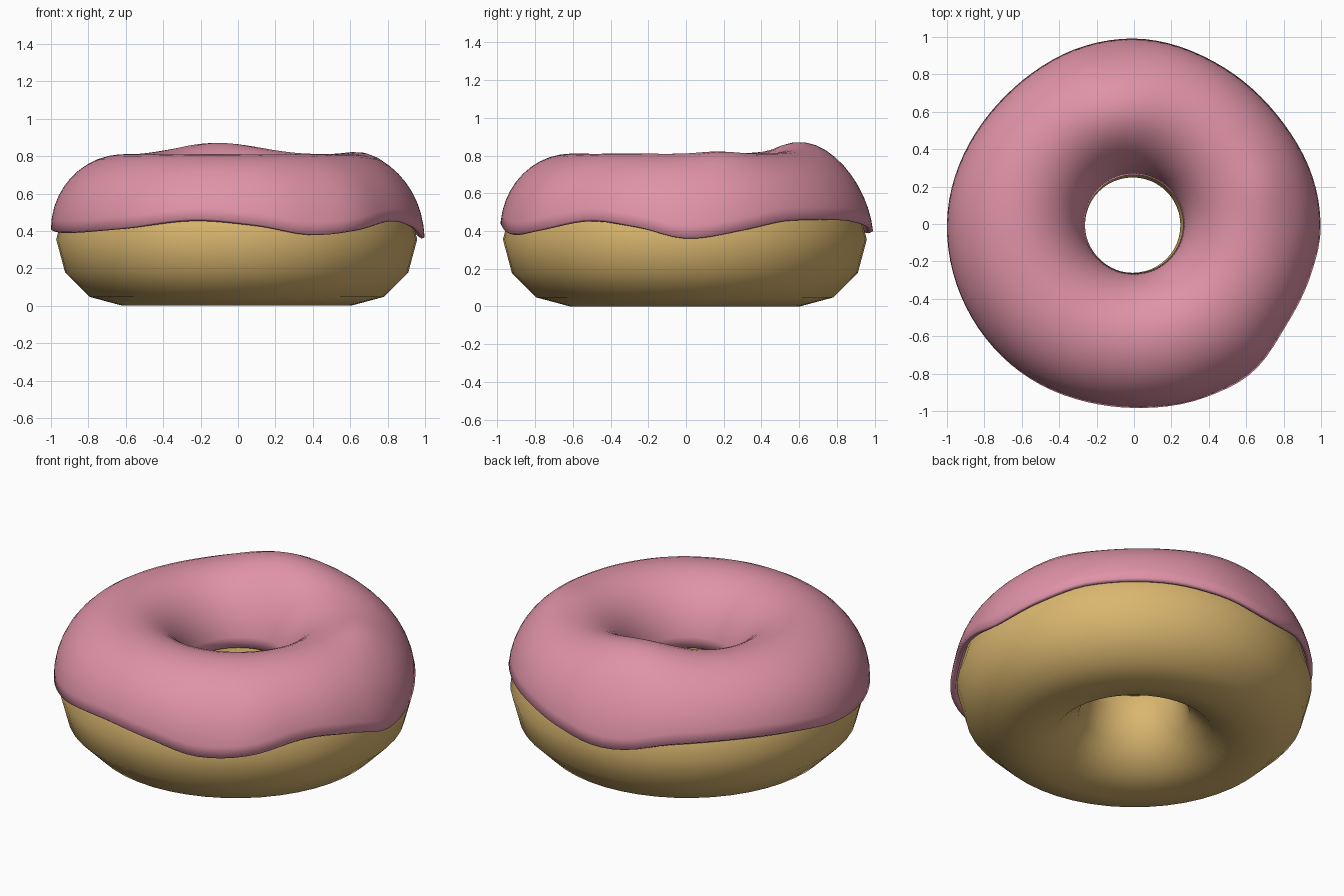
import bpy, math

if "Cube" in bpy.data.objects:
    bpy.data.objects.remove(bpy.data.objects["Cube"])

R = 0.61          # ring radius of the donut
N = 96            # steps around the icing
K = 20            # steps across the icing


def paint(obj, name, color):
    m = bpy.data.materials.new(name)
    m.diffuse_color = (*color, 1)
    m.use_nodes = True
    m.node_tree.nodes["Principled BSDF"].inputs["Base Color"].default_value = m.diffuse_color
    obj.data.materials.append(m)


def around(table, deg):
    """Periodic Catmull-Rom through (angle, value) pairs."""
    n = len(table)
    for i in range(n):
        a0, v1 = table[i]
        a1, v2 = table[(i + 1) % n]
        span = (a1 - a0) % 360
        off = (deg - a0) % 360
        if off < span:
            t = off / span
            v0, v3 = table[i - 1][1], table[(i + 2) % n][1]
            return v1 + 0.5 * t * (v2 - v0 + t * (2*v0 - 5*v1 + 4*v2 - v3
                                   + t * (3*(v1 - v2) + v3 - v0)))
    return table[0][1]


def bump(deg, centre, width):
    d = (deg - centre + 180) % 360 - 180
    return math.exp(-(d / width) ** 2)


# Dough: plain ring with a 12-sided section
bpy.ops.mesh.primitive_torus_add(major_segments=48, minor_segments=12,
                                 major_radius=R, minor_radius=0.355,
                                 location=(-0.007, -0.006, 0.355))
dough = bpy.context.object
dough.name = "dough"
bpy.ops.object.shade_smooth()
paint(dough, "dough_tan", (0.70, 0.47, 0.16))

# Icing: wavy lower edge height and outer radius by angle
edge = [(0, .365), (17, .405), (34, .465), (62, .468), (82, .43), (95, .395),
        (106, .405), (119, .455), (140, .472), (160, .455), (180, .41),
        (205, .395), (232, .418), (256, .465), (276, .435), (292, .385),
        (308, .405), (328, .463), (345, .425)]
outer = [(0, 1.0), (35, .967), (62, .97), (92, .992), (135, .975), (180, 1.0),
         (225, 1.0), (270, .985), (295, 1.005), (308, 1.015), (325, .982),
         (345, .985)]

verts, faces = [], []
for i in range(N):
    deg = 360 * i / N
    th = math.radians(deg)
    flare = 0.03 * max(bump(deg, 0, 18), bump(deg, 95, 15), bump(deg, 300, 16))
    a_out = around(outer, deg) - R - flare
    rise = 0.062 * bump(deg, 100, 28)
    knob = 0.02 * bump(deg, 16, 14)
    start = math.asin((around(edge, deg) - 0.41) / 0.40)
    end = math.pi - math.asin(0.05 / 0.40)

    def section(thick):
        pts = []
        for k in range(K + 1):
            t = k / K
            p = start + (end - start) * t
            c, s = math.cos(p), math.sin(p)
            a = (a_out if c > 0 else 0.35) - thick * 0.7
            r = R + a * c + flare * (1 - t) ** 6
            z = 0.41 + (0.40 - thick) * s
            z += rise * max(s, 0) ** 3
            z += knob * math.exp(-((r - 0.72) / 0.12) ** 2)
            pts.append((r, z))
        return pts

    loop = section(0) + section(0.045)[::-1]
    # rounded lip along the lower edge
    (r0, z0), (r1, z1) = loop[0], loop[-1]
    loop.append(((r0 + r1) / 2, min(z0, z1) - 0.006))
    verts += [(r * math.cos(th), r * math.sin(th), z) for r, z in loop]

M = 2 * (K + 1) + 1
for i in range(N):
    j = (i + 1) % N
    for k in range(M):
        l = (k + 1) % M
        faces.append((i * M + k, j * M + k, j * M + l, i * M + l))

mesh = bpy.data.meshes.new("icing")
mesh.from_pydata(verts, [], faces)
mesh.update()
icing = bpy.data.objects.new("icing", mesh)
bpy.context.collection.objects.link(icing)
mesh.polygons.foreach_set("use_smooth", [True] * len(mesh.polygons))
paint(icing, "icing_pink", (0.74, 0.29, 0.39))
